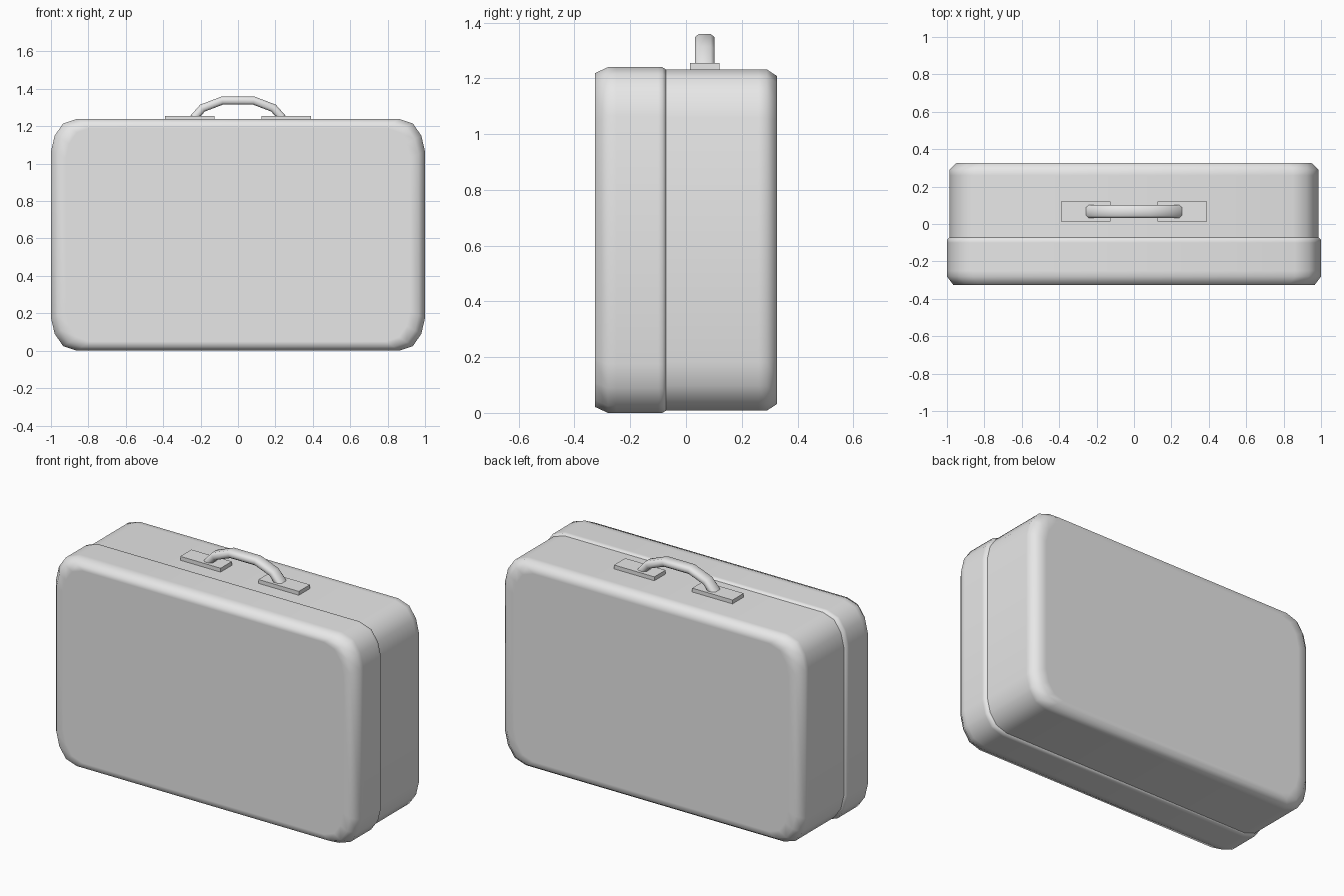
import bpy
import bmesh
import math
from mathutils import Vector

cube = bpy.data.objects.get("Cube")
if cube:
    bpy.data.objects.remove(cube, do_unlink=True)

grey = bpy.data.materials.new("light_grey")
grey.use_nodes = True
colour = (0.8, 0.8, 0.8, 1)
grey.diffuse_color = colour
grey.node_tree.nodes["Principled BSDF"].inputs["Base Color"].default_value = colour


def finish(name, bm, smooth_angle=None):
    """Turn a bmesh into a named object with optional smooth shading."""
    bmesh.ops.recalc_face_normals(bm, faces=bm.faces[:])
    mesh = bpy.data.meshes.new(name)
    bm.to_mesh(mesh)
    bm.free()
    mesh.materials.append(grey)
    obj = bpy.data.objects.new(name, mesh)
    bpy.context.collection.objects.link(obj)
    if smooth_angle:
        bpy.ops.object.select_all(action='DESELECT')
        obj.select_set(True)
        bpy.context.view_layer.objects.active = obj
        bpy.ops.object.shade_smooth_by_angle(angle=math.radians(smooth_angle))
    return obj


def loft(name, rings, smooth_angle):
    """Skin a list of equal-length closed rings and cap both ends."""
    bm = bmesh.new()
    loops = [[bm.verts.new(p) for p in ring] for ring in rings]
    for a, b in zip(loops, loops[1:]):
        for i in range(len(a)):
            j = (i + 1) % len(a)
            bm.faces.new((a[i], a[j], b[j], b[i]))
    bm.faces.new(loops[0])
    bm.faces.new(loops[-1])
    return finish(name, bm, smooth_angle)


def four_corners(corner):
    """Mirror one corner of a cross-section into a closed outline."""
    back = corner[::-1]
    return (corner + [(x, -z) for x, z in back]
            + [(-x, -z) for x, z in corner] + [(-x, z) for x, z in back])


# Case shells: rounded-rectangle outline scaled along the depth
MID_Z = 0.62
outline = four_corners([(0.86, 0.62), (0.935, 0.595), (0.98, 0.53), (1.0, 0.445)])


def shell(name, stations):
    rings = [[(x * s, y, MID_Z + z * s) for x, z in outline] for y, s in stations]
    return loft(name, rings, 70)


shell("front_lid", [(-0.327, 0.92), (-0.327, 0.965), (-0.28, 1.0), (-0.25, 1.0),
                    (-0.1, 1.0), (-0.085, 1.0), (-0.07, 0.985)])
shell("back_case", [(-0.1, 0.987), (0.26, 0.987), (0.29, 0.987),
                    (0.327, 0.948), (0.327, 0.9)])

# Handle plates
HANDLE_Y = 0.067
for side, name in ((1, "left_handle_plate"), (-1, "right_handle_plate")):
    bm = bmesh.new()
    bmesh.ops.create_cube(bm, size=1)
    bmesh.ops.scale(bm, vec=(0.265, 0.105, 0.03), verts=bm.verts[:])
    bmesh.ops.translate(bm, vec=(side * 0.257, HANDLE_Y, 1.24), verts=bm.verts[:])
    finish(name, bm)

# Arched handle: bevelled section swept along a faceted path
half = [(0.24, 1.24), (0.19, 1.297), (0.085, 1.337)]
path = [Vector((-x, 0, z)) for x, z in half] + [Vector((x, 0, z)) for x, z in half[::-1]]
section = four_corners([(0.022, 0.022), (0.035, 0.011)])
rings = []
for i, p in enumerate(path):
    before = (p - path[max(i - 1, 0)]).normalized()
    after = (path[min(i + 1, len(path) - 1)] - p).normalized()
    along = (before + after).normalized()
    out = Vector((-along.z, 0, along.x))
    rings.append([p + out * v + Vector((0, HANDLE_Y + u, 0)) for u, v in section])
loft("carry_handle", rings, 60)
